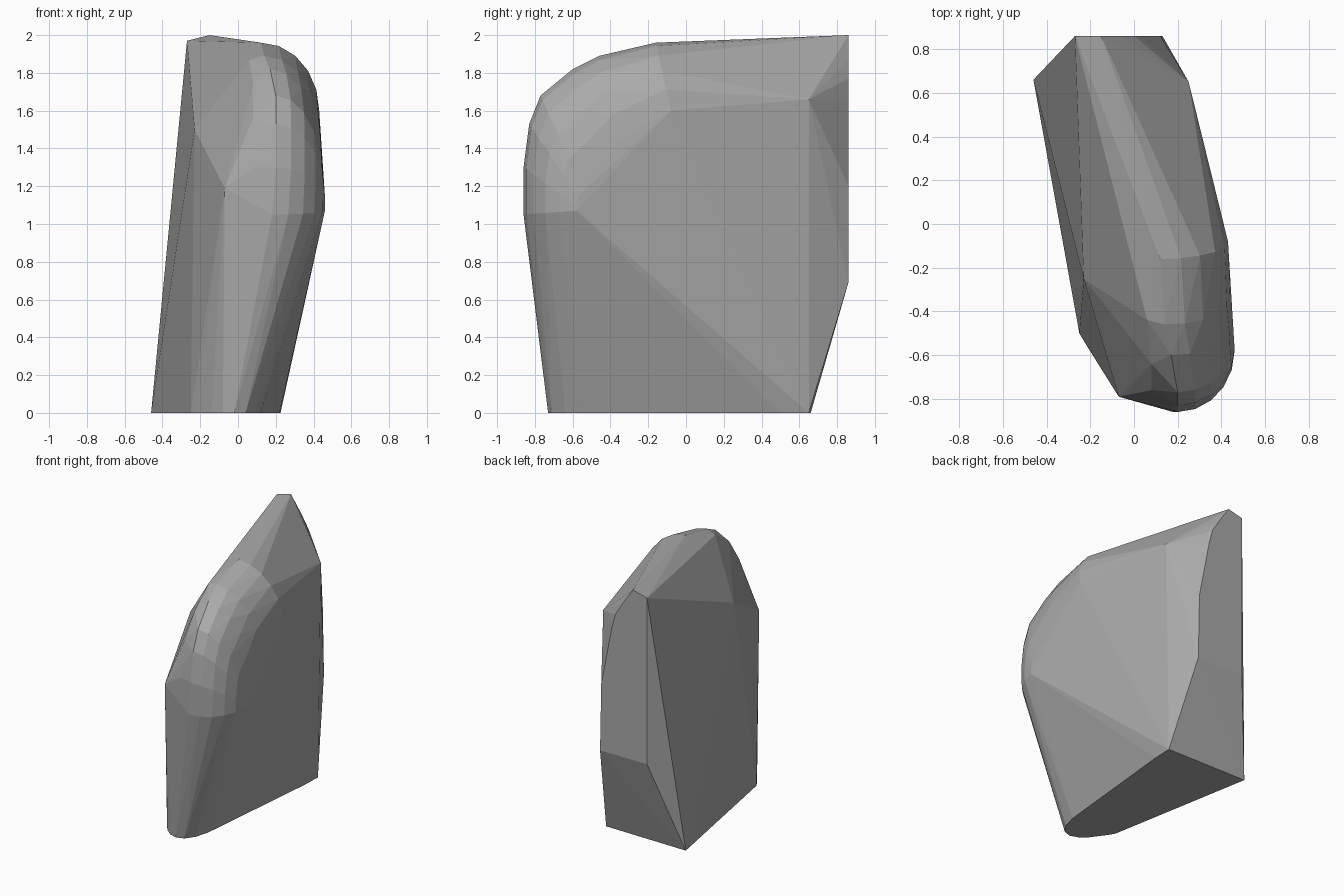
import bpy, bmesh, math
from mathutils import Vector

cube = bpy.data.objects.get("Cube")
if cube:
    bpy.data.objects.remove(cube)


def rounded_section(ridge, shoulder, steps=5):
    """Quarter-ellipse arc running from the ridge down to the side shoulder."""
    r, s = Vector(ridge), Vector(shoulder)
    c = Vector((r.x, s.y, s.z))
    arc = [math.pi / 2 * i / steps for i in range(steps + 1)]
    return [c + (s - c) * math.sin(t) + (r - c) * math.cos(t) for t in arc]


# Flat base outline
base = [(-.46, .66), (-.25, -.5), (-.22, -.55), (-.14, -.66), (-.08, -.71), (-.02, -.73),
        (.04, -.71), (.09, -.64), (.12, -.53), (.22, .5), (.225, .65)]
points = [Vector((x, y, 0)) for x, y in base]

# Upright back face outline
back = [(-.27, .69), (-.27, 1.97), (-.15, 2), (-.06, 1.87), (0, 1.77),
        (.03, 1.66), (.12, 1.2), (.13, .69)]
points += [Vector((x, .86, z)) for x, z in back]

# Chamfer corners on the flat side, rear shoulder, and the near side of the nose
points += [Vector(p) for p in [
    (-.23, -.25, 1.5), (-.07, -.79, 1.19), (.25, .65, 1.66),
    (.06, -.44, 1.87), (.08, -.64, 1.74), (.08, -.76, 1.56), (.09, -.83, 1.3)]]

# Rounded nose: ridge and shoulder of each section, from top to front
sections = [
    ((.12, -.16, 1.96), (.43, -.08, 1.6)), ((.14, -.46, 1.89), (.44, -.35, 1.45)),
    ((.17, -.6, 1.82), (.45, -.45, 1.3)), ((.2, -.77, 1.68), (.455, -.55, 1.2)),
    ((.2, -.83, 1.53), (.46, -.57, 1.15)), ((.2, -.86, 1.3), (.46, -.58, 1.1)),
    ((.18, -.86, 1.05), (.46, -.58, 1.07))]
for ridge, shoulder in sections:
    points += rounded_section(ridge, shoulder)

# Convex block around all outlines
bm = bmesh.new()
for p in points:
    bm.verts.new(p)
bmesh.ops.convex_hull(bm, input=bm.verts[:])
bmesh.ops.delete(bm, geom=[v for v in bm.verts if not v.link_faces], context='VERTS')
bmesh.ops.dissolve_limit(bm, angle_limit=math.radians(1), verts=bm.verts[:], edges=bm.edges[:])
bmesh.ops.recalc_face_normals(bm, faces=bm.faces[:])
mesh = bpy.data.meshes.new("rounded_block")
bm.to_mesh(mesh)
bm.free()
block = bpy.data.objects.new("rounded_block", mesh)
bpy.context.collection.objects.link(block)

# Plain grey
grey = bpy.data.materials.new("plain_grey")
grey.use_nodes = True
colour = (.4, .4, .4, 1)
grey.diffuse_color = colour
grey.node_tree.nodes["Principled BSDF"].inputs["Base Color"].default_value = colour
mesh.materials.append(grey)
